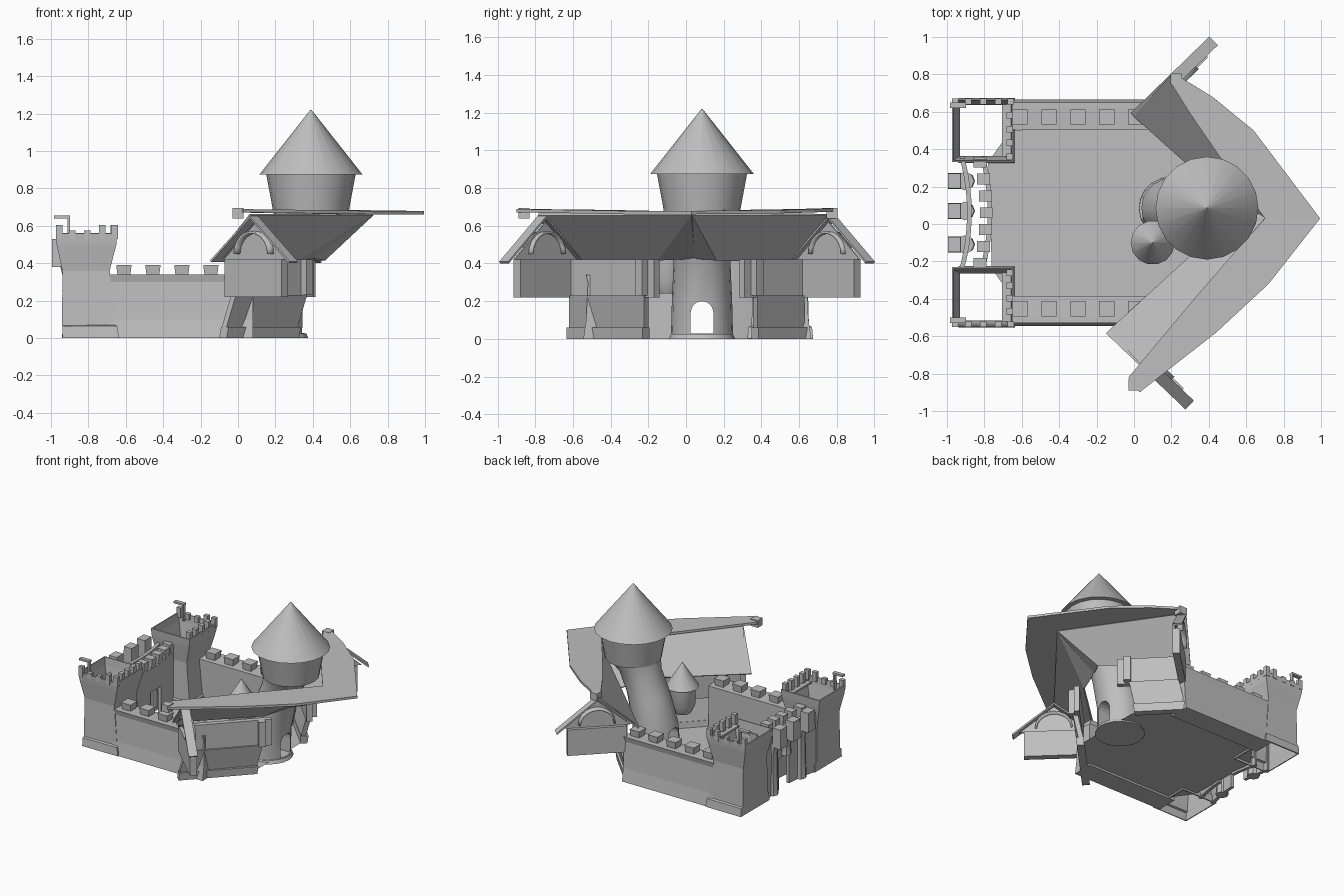
import bpy, bmesh, math
from mathutils import Vector

old = bpy.data.objects.get("Cube")
if old:
    bpy.data.objects.remove(old, do_unlink=True)

stone = bpy.data.materials.new("grey stone")
stone.use_nodes = True
stone.diffuse_color = (0.52, 0.52, 0.52, 1)
stone.node_tree.nodes["Principled BSDF"].inputs["Base Color"].default_value = (0.52, 0.52, 0.52, 1)


def make(name, verts, faces, thick=0.0):
    """Mesh object with clean normals; optional sheet thickness."""
    me = bpy.data.meshes.new(name)
    me.from_pydata([tuple(v) for v in verts], [], faces)
    bm = bmesh.new()
    bm.from_mesh(me)
    bmesh.ops.recalc_face_normals(bm, faces=bm.faces)
    bm.to_mesh(me)
    bm.free()
    ob = bpy.data.objects.new(name, me)
    bpy.context.collection.objects.link(ob)
    me.materials.append(stone)
    if thick:
        mod = ob.modifiers.new("thickness", "SOLIDIFY")
        mod.thickness = thick
        mod.offset = 0
    return ob


def loft(name, rings, caps=True, thick=0.0):
    """Skin a stack of rings with equal point counts."""
    n = len(rings[0])
    verts = [v for r in rings for v in r]
    faces = [(k * n + i, k * n + (i + 1) % n, (k + 1) * n + (i + 1) % n, (k + 1) * n + i)
             for k in range(len(rings) - 1) for i in range(n)]
    if caps:
        faces += [tuple(range(n)), tuple(range(len(verts) - n, len(verts)))]
    return make(name, verts, faces, thick)


def rect(x0, x1, y0, y1, z):
    return [(x0, y0, z), (x1, y0, z), (x1, y1, z), (x0, y1, z)]


def box(name, x, y, z0, z1, w, d, flare=1.0):
    return loft(name, [rect(x - w / 2 * f, x + w / 2 * f, y - d / 2 * f, y + d / 2 * f, z)
                       for z, f in ((z0, 1.0), (z1, flare))])


def turned(name, x, y, profile, n=20):
    """Round part from (radius, height, sideways shift) rings."""
    rings = [[(x + dx + r * math.cos(i * math.tau / n), y + r * math.sin(i * math.tau / n), z)
              for i in range(n)] for r, z, dx in profile]
    ob = loft(name, rings)
    bpy.ops.object.select_all(action='DESELECT')
    ob.select_set(True)
    bpy.context.view_layer.objects.active = ob
    bpy.ops.object.shade_smooth_by_angle(angle=math.radians(40))
    return ob


# Main tower: leaning column, drum and cone
column = turned("tower_column", 0.19, 0.085,
                [(0.165, 0, 0), (0.16, 0.2, 0.01), (0.15, 0.42, 0.07), (0.15, 0.58, 0.14), (0.19, 0.68, 0.2)])
turned("tower_drum", 0.39, 0.085, [(0.2, 0.66, 0), (0.21, 0.72, 0), (0.24, 0.88, 0)])
turned("tower_roof", 0.39, 0.085, [(0.275, 0.875, 0), (0.003, 1.22, 0)])
turned("tower_step", 0.2, 0.085, [(0.175, 0, 0), (0.165, 0.025, 0)])

# Arched passage through the column
arch = [(0.025, 0.028), (0.145, 0.028)] + [
    (0.085 + 0.06 * math.cos(a * math.pi / 8), 0.14 + 0.06 * math.sin(a * math.pi / 8)) for a in range(9)]
cutter = loft("door_cutter", [[(x, y, z) for y, z in arch] for x in (-0.1, 0.7)])
cutter.hide_render = True
cutter.display_type = 'WIRE'
cutter.hide_set(True)
cut = column.modifiers.new("door", 'BOOLEAN')
cut.object = cutter
cut.operation = 'DIFFERENCE'
cut.solver = 'EXACT'

# Small stair turret
turned("turret_drum", 0.1, -0.1, [(0.06, 0.24, 0), (0.09, 0.3, 0), (0.095, 0.46, 0)], 14)
turned("turret_roof", 0.1, -0.1, [(0.118, 0.44, 0), (0.002, 0.62, 0)], 14)

# Courtyard floor
make("courtyard", [(-0.66, -0.38, 0.015), (0.0, -0.5, 0.015), (0.3, -0.2, 0.015), (0.3, 0.33, 0.015),
                   (0.12, 0.55, 0.015), (-0.66, 0.5, 0.015), (-0.78, 0.33, 0.015), (-0.76, -0.24, 0.015)],
     [tuple(range(8))])


# Two splayed wings, s measured outwards from the ridge line and t along it
def wing(side, end, along, low, high):
    e, d = Vector(end), Vector(along).normalized()
    p = Vector((abs(d.y), -d.x if d.y > 0 else d.x))

    def at(t, s, z):
        q = e + d * t + p * s
        return (q.x, q.y, z)

    def block(name, t0, t1, s0, s1, z0, z1, lean=0.0):
        """Wall block whose top leans towards the back."""
        loft(side + name, [[(x + k, y, h) for x, y, h in
                            (at(t0, s0, z), at(t1, s0, z), at(t1, s1, z), at(t0, s1, z))]
                           for z, k in ((z0, 0), (z1, lean))])

    block("_plinth", 0.0, low, -0.25, -0.195, 0.0, 0.06, 0.01)
    block("_lower_wall", 0.01, low, -0.24, -0.205, 0.06, 0.23, 0.05)
    block("_upper_wall", 0.04, high, -0.22, -0.18, 0.22, 0.42)
    block("_end_wall", 0.0, 0.05, -0.21, 0.21, 0.22, 0.42)
    block("_wall_pier", high - 0.1, high - 0.05, -0.185, -0.14, 0.23, 0.42)
    # inward roof slope
    make(side + "_roof_slope", [at(0, -0.29, 0.41), at(-0.02, 0, 0.66), (0.72, 0.03, 0.66),
                                (0.4, 0.05, 0.43), at(0.62, -0.25, 0.42)], [(0, 1, 2, 4), (4, 2, 3)], 0.012)
    # short gabled hood over the end wall
    make(side + "_hood", [at(t, s, z) for s, z in ((-0.29, 0.41), (0, 0.645), (0.29, 0.405))
                          for t in (-0.025, 0.04)], [(0, 1, 3, 2), (2, 3, 5, 4)], 0.012)
    make(side + "_gable", [at(0.03, s, z) for s, z in ((-0.24, 0.42), (0, 0.62), (0.24, 0.42))],
         [(0, 1, 2)], 0.01)
    # arched rim on the gable
    n = 10
    hoop = [(math.cos(i * math.pi / n), math.sin(i * math.pi / n)) for i in range(n + 1)]
    verts = [at(t, 0.125 * c, 0.45 + 0.115 * h) for t in (-0.015, 0.06) for c, h in hoop]
    rim = make(side + "_arch", verts, [(i, i + 1, n + 2 + i, n + 1 + i) for i in range(n)], 0.012)
    for f in rim.data.polygons:
        f.use_smooth = True


wing("right", (0.08, -0.77), (0.69, 0.72), 0.56, 0.66)
wing("left", (0.21, 0.78), (0.70, -0.72), 0.36, 0.48)

# Broad, nearly level back roof
inner = [(-0.03, -0.82), (0.33, -0.39), (0.53, -0.16), (0.7, 0.03), (0.52, 0.27), (0.3, 0.59), (0.2, 0.75)]
outer = [(0.03, -0.9), (0.44, -0.58), (0.72, -0.32), (0.995, 0.03), (0.64, 0.5), (0.42, 0.68), (0.24, 0.79)]
heights = [0.68, 0.675, 0.67, 0.67, 0.675, 0.68, 0.685]
make("back_roof", [(x, y, z) for (x, y), z in zip(inner + outer, heights * 2)],
     [(i, i + 1, i + 8, i + 7) for i in range(6)], 0.018)
for name, (x, y) in (("right", (0.0, -0.86)), ("left", (0.225, 0.775))):
    box(name + "_ridge_end", x, y, 0.64, 0.695, 0.06, 0.06)

# Curtain walls with merlons
for name, yo, yi in (("right", -0.53, -0.385), ("left", 0.65, 0.505)):
    s = 1 if yo > 0 else -1
    section = [(yo + s * 0.015, 0), (yo, 0.1), (yo - s * 0.01, 0.3), (yo, 0.34), (yo - s * 0.03, 0.34),
               (yi, 0.335), (yi, 0)]
    loft(name + "_curtain_wall", [[(x, y, z) for y, z in section] for x in (-0.69, 0.08)])
    for k in range(5):
        box(name + "_merlon", -0.61 + k * 0.155, (yo + yi) / 2 - s * 0.005, 0.335, 0.39, 0.068, 0.068, 1.2)

# Open corner towers: splayed foot, narrow waist, flared crown
for name, y0, y1 in (("right", -0.52, -0.26), ("left", 0.36, 0.64)):
    s = 1 if y0 > 0 else -1
    levels = [(0, 0, -0.64, 0.03), (0.06, 0, -0.65, 0.025), (0.065, 0, -0.66, 0.01), (0.36, 0, -0.69, 0),
              (0.5, -0.03, -0.655, 0.02), (0.56, -0.035, -0.65, 0.025)]
    loft(name + "_gate_tower", [rect(-0.935 + a, b, y0 - g, y1 + g, z) for z, a, b, g in levels],
         False, 0.012)
    yout = y1 + 0.015 if s > 0 else y0 - 0.015
    yin = y0 if s > 0 else y1
    for x in (-0.955, -0.885, -0.805, -0.725, -0.66):
        top = 0.605 if x < -0.9 or x > -0.75 else 0.575
        box(name + "_tower_merlon", x, yout, 0.53, top, 0.035, 0.03)
    for k in range(4):
        box(name + "_tower_merlon", -0.665, yin + (yout - yin) * k / 4, 0.53, 0.605, 0.035, 0.035)
    box(name + "_parapet_walk", -0.68, (y0 + y1) / 2, 0.51, 0.525, 0.05, y1 - y0)
    box(name + "_lookout_post", -0.905, yout - s * 0.02, 0.52, 0.65, 0.012, 0.025)
    box(name + "_lookout_bar", -0.94, yout - s * 0.02, 0.64, 0.655, 0.085, 0.03)

# Gate: curved front and rear walls, open in the middle
for name, x, top in (("front", -0.92, 0.46), ("rear", -0.81, 0.42)):
    for part, ya, yb, z0 in (("right", -0.25, 0.02, 0), ("lintel", 0.02, 0.15, 0.24), ("left", 0.15, 0.36, 0)):
        row = [ya + (yb - ya) * i / 4 for i in range(5)]
        bow = [x + 0.04 - 0.45 * (y - 0.06) ** 2 for y in row]
        make(name + "_gate_wall_" + part, [(b, y, z) for z in (z0, top) for b, y in zip(bow, row)],
             [(i, i + 1, i + 6, i + 5) for i in range(4)], 0.025)

# Gate buttresses with overhanging corbels, and battlements
for y in (-0.11, 0.07, 0.23):
    foot = 0.25 if y == 0.07 else 0.0
    turned("gate_buttress", -0.895, y, [(0.045, foot, 0), (0.04, 0.32, 0), (0.05, 0.4, -0.01)], 8)
    box("gate_corbel", -0.96, y, 0.38, 0.53, 0.07, 0.085, 0.95)
for k in range(7):
    y = -0.21 + k * 0.09
    box("gate_merlon", -0.79 - 0.45 * (y - 0.06) ** 2, y, 0.4, 0.49, 0.06, 0.05, 1.15)
